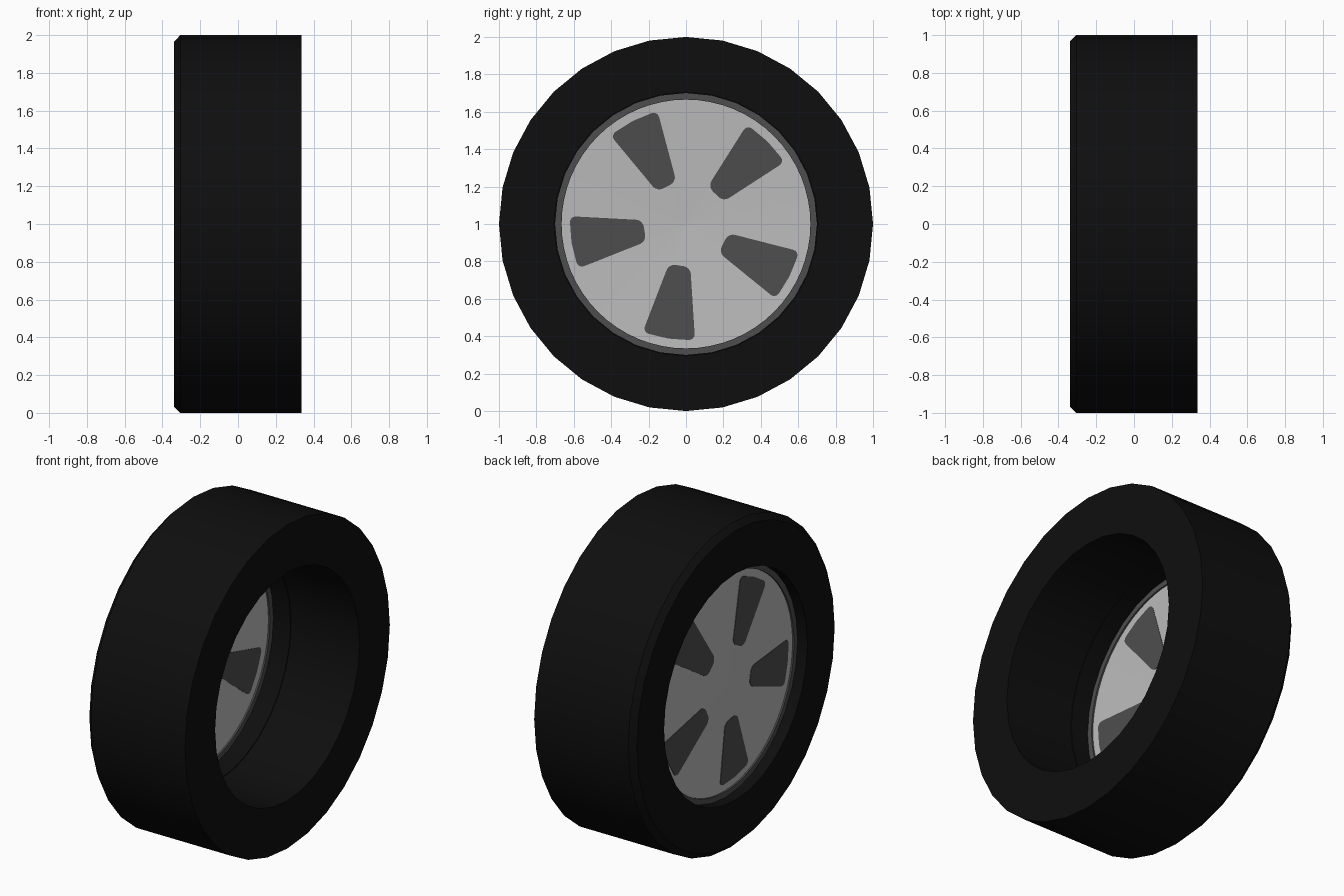
import bpy, bmesh, math

if "Cube" in bpy.data.objects:
    bpy.data.objects.remove(bpy.data.objects["Cube"])

CENTRE_Z = 1.0


def material(name, value):
    m = bpy.data.materials.new(name)
    m.diffuse_color = (value, value, value, 1)
    m.use_nodes = True
    m.node_tree.nodes["Principled BSDF"].inputs["Base Color"].default_value = m.diffuse_color
    return m


black = material("rubber black", 0.0045)
dark = material("dark grey", 0.075)
light = material("light grey metal", 0.5)


def finish(name, bm, mat, smooth=False):
    bmesh.ops.recalc_face_normals(bm, faces=bm.faces)
    me = bpy.data.meshes.new(name)
    bm.to_mesh(me)
    bm.free()
    ob = bpy.data.objects.new(name, me)
    ob.location.z = CENTRE_Z
    bpy.context.collection.objects.link(ob)
    me.materials.append(mat)
    if smooth:
        bpy.ops.object.select_all(action='DESELECT')
        ob.select_set(True)
        bpy.context.view_layer.objects.active = ob
        bpy.ops.object.shade_smooth_by_angle(angle=math.radians(30))
    return ob


def lathe(name, profile, sides, mat, smooth=False):
    """Spin a closed (x, radius) profile around the x axis."""
    bm = bmesh.new()
    rings = []
    for i in range(sides):
        a = 2 * math.pi * i / sides
        rings.append([bm.verts.new((x, r * math.cos(a), r * math.sin(a))) for x, r in profile])
    n = len(profile)
    for i in range(sides):
        p, q = rings[i], rings[(i + 1) % sides]
        for j in range(n):
            k = (j + 1) % n
            bm.faces.new((p[j], p[k], q[k], q[j]))
    bmesh.ops.remove_doubles(bm, verts=bm.verts, dist=1e-5)
    return finish(name, bm, mat, smooth)


# Tyre: bevelled on the outer (-x) edge, small step inside the bore
lathe("tyre", [(-0.34, 0.70), (-0.34, 0.965), (-0.305, 1.0), (0.337, 1.0),
               (0.337, 0.705), (-0.13, 0.705), (-0.13, 0.70)], 32, black, True)

# Rim ring around the wheel disc
lathe("rim_ring", [(-0.272, 0.665), (-0.272, 0.702), (-0.248, 0.702), (-0.248, 0.665)],
      64, dark, True)

# Wheel disc: shallow cone with its middle pushed towards -x
APEX, SLOPE = -0.29, 0.045
lathe("wheel_disc", [(APEX - 0.002, 0), (APEX + SLOPE * 0.67 - 0.002, 0.67),
                     (APEX + SLOPE * 0.67 + 0.002, 0.67), (APEX + 0.002, 0)], 32, light)


# Five rounded wedge windows, thin plates showing on both faces of the disc
def window(index):
    a = math.radians(45.3 + 72 * index)
    ca, sa = math.cos(a), math.sin(a)
    bm = bmesh.new()
    outline = [(0.225, -0.058), (0.608, -0.142), (0.62, 0), (0.608, 0.142), (0.225, 0.058)]
    verts = [bm.verts.new((u, v, 0)) for u, v in outline]
    bm.faces.new(verts)
    corners = [v for v in verts if abs(v.co.y) > 0.01]
    bmesh.ops.bevel(bm, geom=corners, offset=0.035, segments=4, profile=0.5, affect='VERTICES')
    ext = bmesh.ops.extrude_face_region(bm, geom=list(bm.faces))
    top = {g for g in ext["geom"] if isinstance(g, bmesh.types.BMVert)}
    for vert in bm.verts:
        u, v, _ = vert.co
        x = APEX + SLOPE * u + (0.0045 if vert in top else -0.0045)
        vert.co = (x, u * ca - v * sa, u * sa + v * ca)
    finish(f"window_{index + 1}", bm, dark)


for i in range(5):
    window(i)
